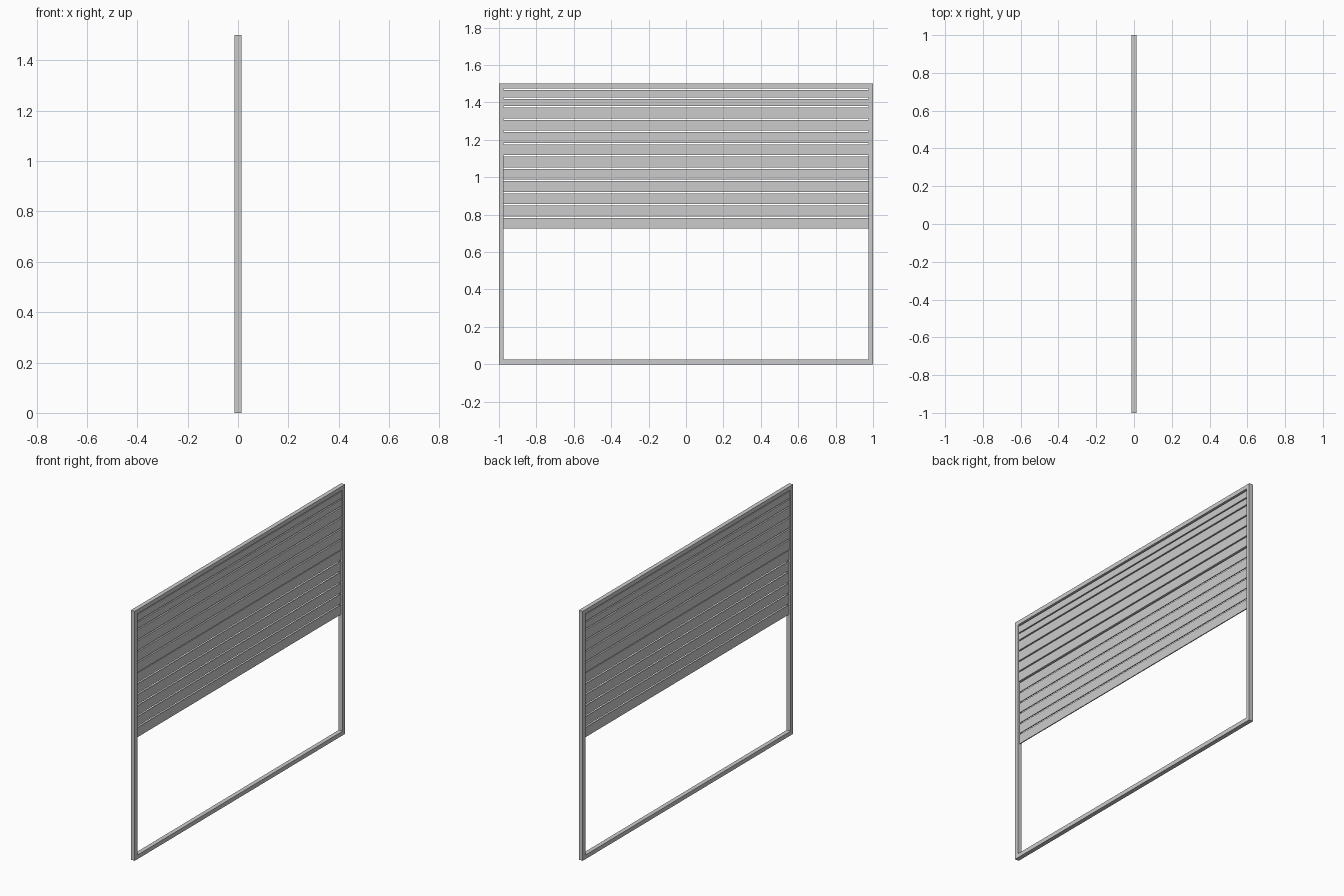
import bpy

if "Cube" in bpy.data.objects:
    bpy.data.objects.remove(bpy.data.objects["Cube"])


def box(name, lo, hi):
    bpy.ops.mesh.primitive_cube_add(size=1, location=[(a + b) / 2 for a, b in zip(lo, hi)])
    ob = bpy.context.object
    ob.name = name
    ob.scale = [b - a for a, b in zip(lo, hi)]
    bpy.ops.object.transform_apply(location=False, rotation=False, scale=True)
    return ob


D = 0.013   # half depth of the frame
W = 0.025   # frame bar width

# Outer frame
box("frame_bottom", (-D, -1 + W, 0), (D, 1 - W, W))
box("frame_top", (-D, -1 + W, 1.5 - W), (D, 1 - W, 1.5))
for side, y in (("left", -1), ("right", 1 - W)):
    box("frame_" + side, (-D, y, 0), (D, y + W, 1.5))

# Horizontal slats: thin below, thicker in the upper half
bottom, pitch, gap = 0.725, 0.0655, 0.008
for i in range(10):
    z = bottom + i * pitch
    t = 0.003 if i < 6 else 0.008
    box(f"slat_{i + 1}", (-t, -0.976, z), (t, 0.976, z + pitch - gap))

# Two narrow slats under the head rail
for i, (z0, z1) in enumerate(((1.38, 1.419), (1.426, 1.467))):
    box(f"head_slat_{i + 1}", (-0.008, -0.976, z0), (0.008, 0.976, z1))
